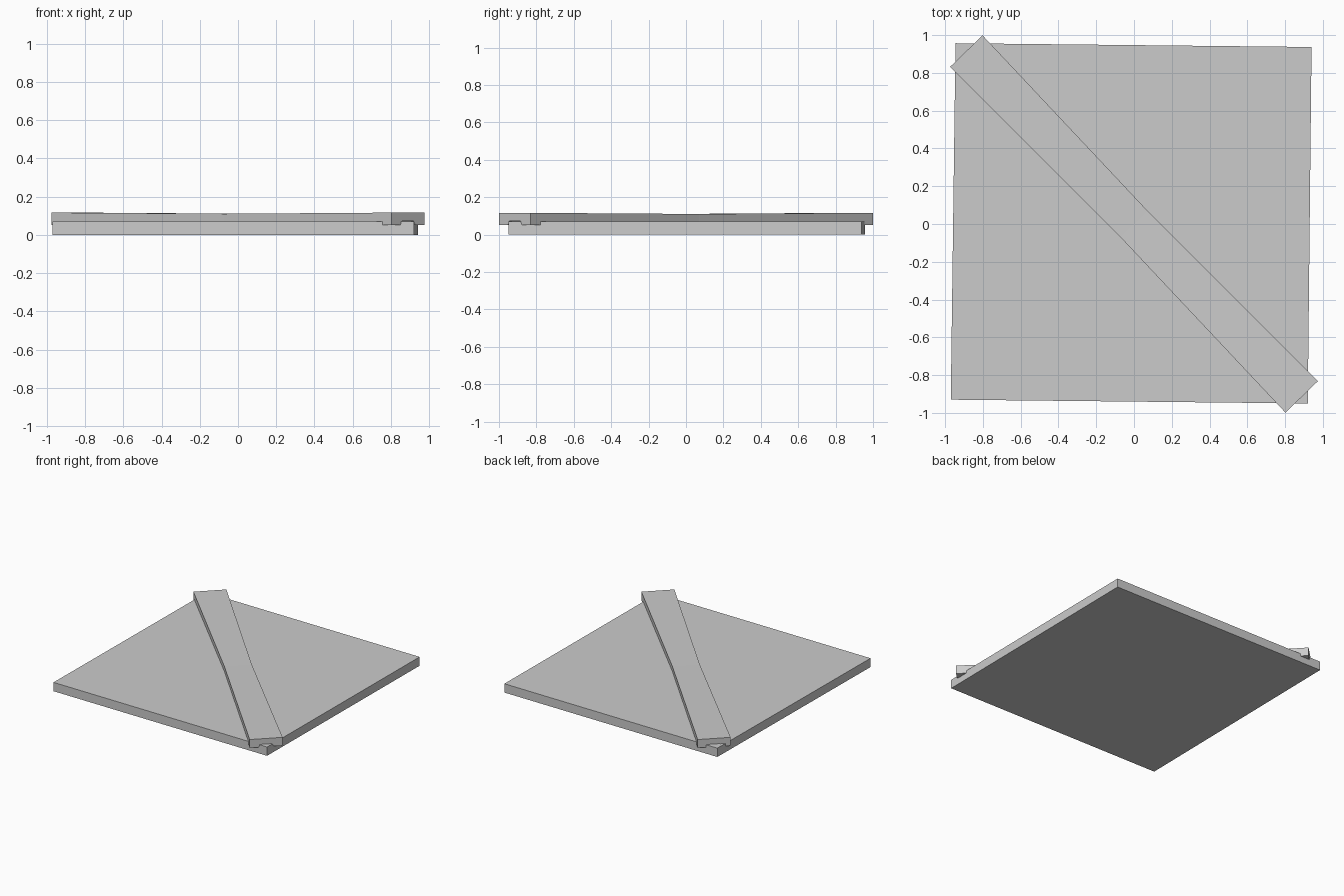
import bpy
import bmesh
from mathutils import Vector

cube = bpy.data.objects.get("Cube")
if cube:
    bpy.data.objects.remove(cube, do_unlink=True)

grey = bpy.data.materials.new("light grey")
grey.use_nodes = True
colour = (0.6, 0.6, 0.6, 1)
grey.diffuse_color = colour
grey.node_tree.nodes["Principled BSDF"].inputs["Base Color"].default_value = colour


def loft(name, sections):
    """Join matching cross-sections into a closed solid."""
    bm = bmesh.new()
    rings = [[bm.verts.new(p) for p in s] for s in sections]
    for a, b in zip(rings, rings[1:]):
        for i in range(len(a)):
            j = (i + 1) % len(a)
            bm.faces.new((a[i], a[j], b[j], b[i]))
    bm.faces.new(rings[0])
    bm.faces.new(rings[-1])
    bmesh.ops.recalc_face_normals(bm, faces=bm.faces)
    mesh = bpy.data.meshes.new(name)
    bm.to_mesh(mesh)
    bm.free()
    mesh.materials.append(grey)
    obj = bpy.data.objects.new(name, mesh)
    bpy.context.collection.objects.link(obj)
    return obj


# Slightly skewed square panel
corners = [(-0.945, 0.957), (0.94, 0.937), (0.92, -0.95), (-0.97, -0.93)]
loft("base_panel", [[(x, y, z) for x, y in corners] for z in (0, 0.07)])

# Diagonal brace, narrower at mid-length, with a groove under it
end = Vector((0.888, -0.915, 0))
across = Vector((-end.y, end.x, 0)).normalized()


def brace_section(t, half_width, top):
    half = [(half_width, top), (half_width, 0.05), (0.055, 0.05), (0.043, 0.072)]
    outline = half + [(-u, z) for u, z in reversed(half)]
    return [end * t + across * u + Vector((0, 0, z)) for u, z in outline]


loft("diagonal_brace", [brace_section(-1, 0.12, 0.116),
                        brace_section(0, 0.1, 0.11),
                        brace_section(1, 0.12, 0.116)])
